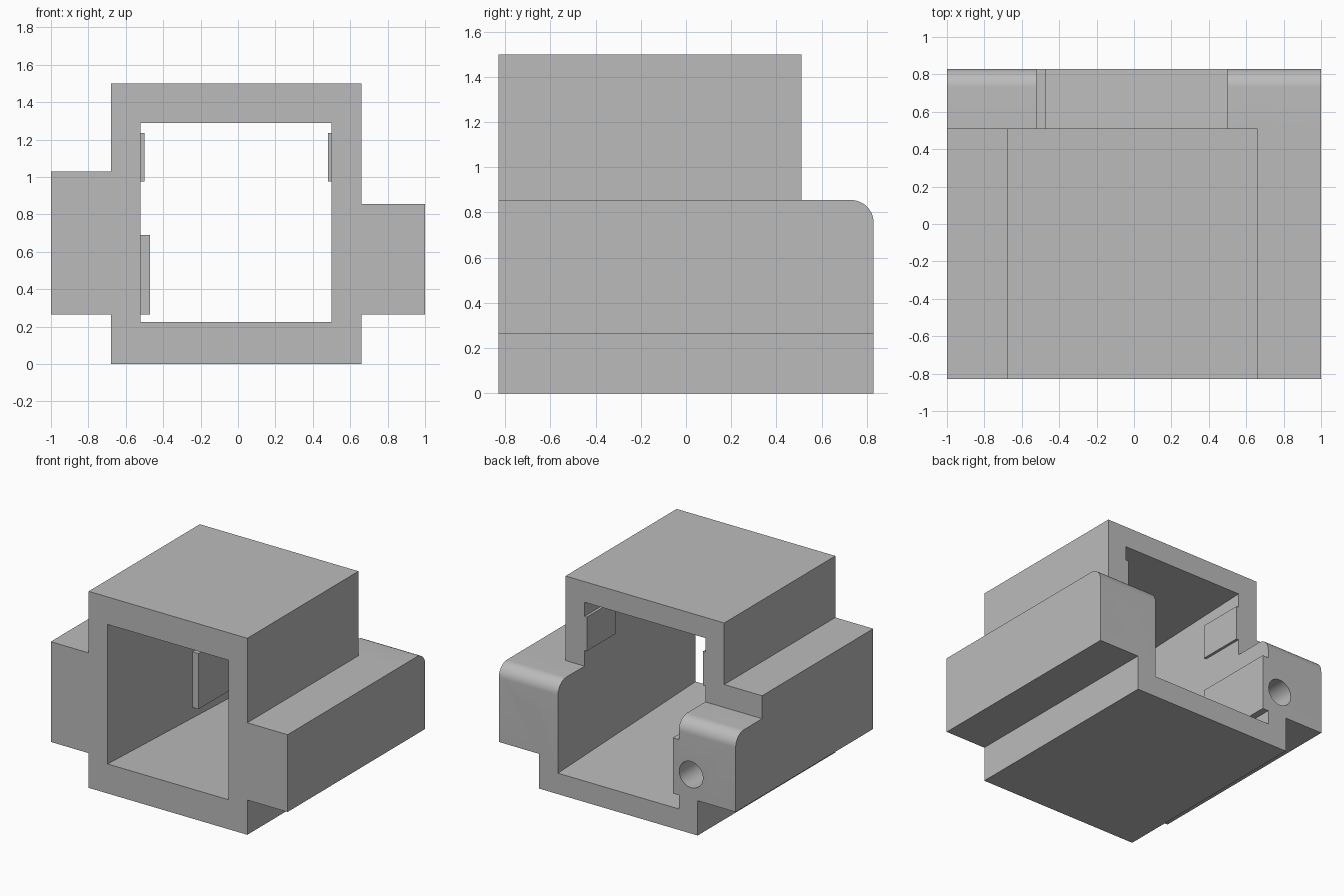
import bpy, bmesh, math
from mathutils import Vector

if "Cube" in bpy.data.objects:
    bpy.data.objects.remove(bpy.data.objects["Cube"])

BACK = 0.83        # half depth of the housing
STEP_Y = 0.51      # back end of the tall section
LIP_Z = 0.855      # top of the low back section

grey = bpy.data.materials.new("plain grey")
grey.use_nodes = True
grey.diffuse_color = (0.5, 0.5, 0.5, 1)
grey.node_tree.nodes["Principled BSDF"].inputs["Base Color"].default_value = (0.5, 0.5, 0.5, 1)


def loft(name, start, end):
    """Solid between two matching outlines."""
    bm = bmesh.new()
    a = [bm.verts.new(p) for p in start]
    b = [bm.verts.new(p) for p in end]
    n = len(a)
    bm.faces.new(a)
    bm.faces.new(b[::-1])
    for i in range(n):
        j = (i + 1) % n
        bm.faces.new((a[i], b[i], b[j], a[j]))
    bmesh.ops.recalc_face_normals(bm, faces=bm.faces)
    mesh = bpy.data.meshes.new(name)
    bm.to_mesh(mesh)
    bm.free()
    mesh.materials.append(grey)
    obj = bpy.data.objects.new(name, mesh)
    bpy.context.collection.objects.link(obj)
    return obj


def along_y(name, outline, y0, y1):
    return loft(name, [(x, y0, z) for x, z in outline], [(x, y1, z) for x, z in outline])


def rect(x0, x1, z0, z1):
    return [(x0, z0), (x1, z0), (x1, z1), (x0, z1)]


def carve(obj, cutter, operation):
    """Apply a boolean and discard its cutter."""
    cutter.hide_render = True
    mod = obj.modifiers.new(cutter.name, 'BOOLEAN')
    mod.object = cutter
    mod.operation = operation
    mod.solver = 'EXACT'
    bpy.ops.object.select_all(action='DESELECT')
    bpy.context.view_layer.objects.active = obj
    obj.select_set(True)
    bpy.ops.object.modifier_apply(modifier=mod.name)
    bpy.data.objects.remove(cutter)


# Housing: cross-shaped front outline with uneven side blocks
outline = [(-0.68, 0), (0.66, 0), (0.66, 0.265), (1, 0.265), (1, LIP_Z), (0.66, LIP_Z),
           (0.66, 1.5), (-0.68, 1.5), (-0.68, 1.03), (-1, 1.03), (-1, 0.265), (-0.68, 0.265)]
housing = along_y("housing", outline, -BACK, BACK)

# Side shape: low back section with a rounded top edge
r = 0.1
side = [(-1, -0.1), (BACK, -0.1)]
for i in range(13):
    t = math.radians(90 * i / 12)
    side.append((BACK - r + r * math.cos(t), LIP_Z - r + r * math.sin(t)))
side += [(STEP_Y, LIP_Z), (STEP_Y, 1.6), (-1, 1.6)]
side_shape = loft("side_shape", [(-1.1, y, z) for y, z in side], [(1.1, y, z) for y, z in side])
carve(housing, side_shape, 'INTERSECT')


# Bore: opens slightly taller toward the back
def bore_section(y):
    grow = 0.065 * (y + BACK) / (2 * BACK)
    return [(x, y, z) for x, z in rect(-0.52, 0.5, 0.225 - grow, 1.29 + grow)]


carve(housing, loft("bore", bore_section(-1), bore_section(1)), 'DIFFERENCE')

# Blind screw hole in the back of the right block
circle = [(-0.624 + 0.1 * math.cos(math.tau * i / 32), 0.45 + 0.1 * math.sin(math.tau * i / 32))
          for i in range(32)]
carve(housing, along_y("hole", circle, 0.25, 1), 'DIFFERENCE')
bpy.ops.object.shade_smooth_by_angle(angle=math.radians(30))

# Raised pads on the bore walls
along_y("lower_pad", rect(-0.52, -0.47, 0.265, 0.69), 0.195, BACK)
along_y("right_upper_pad", rect(-0.52, -0.5, 0.975, 1.235), 0.16, STEP_Y)
along_y("left_upper_pad", rect(0.48, 0.5, 0.975, 1.235), 0.16, STEP_Y)
